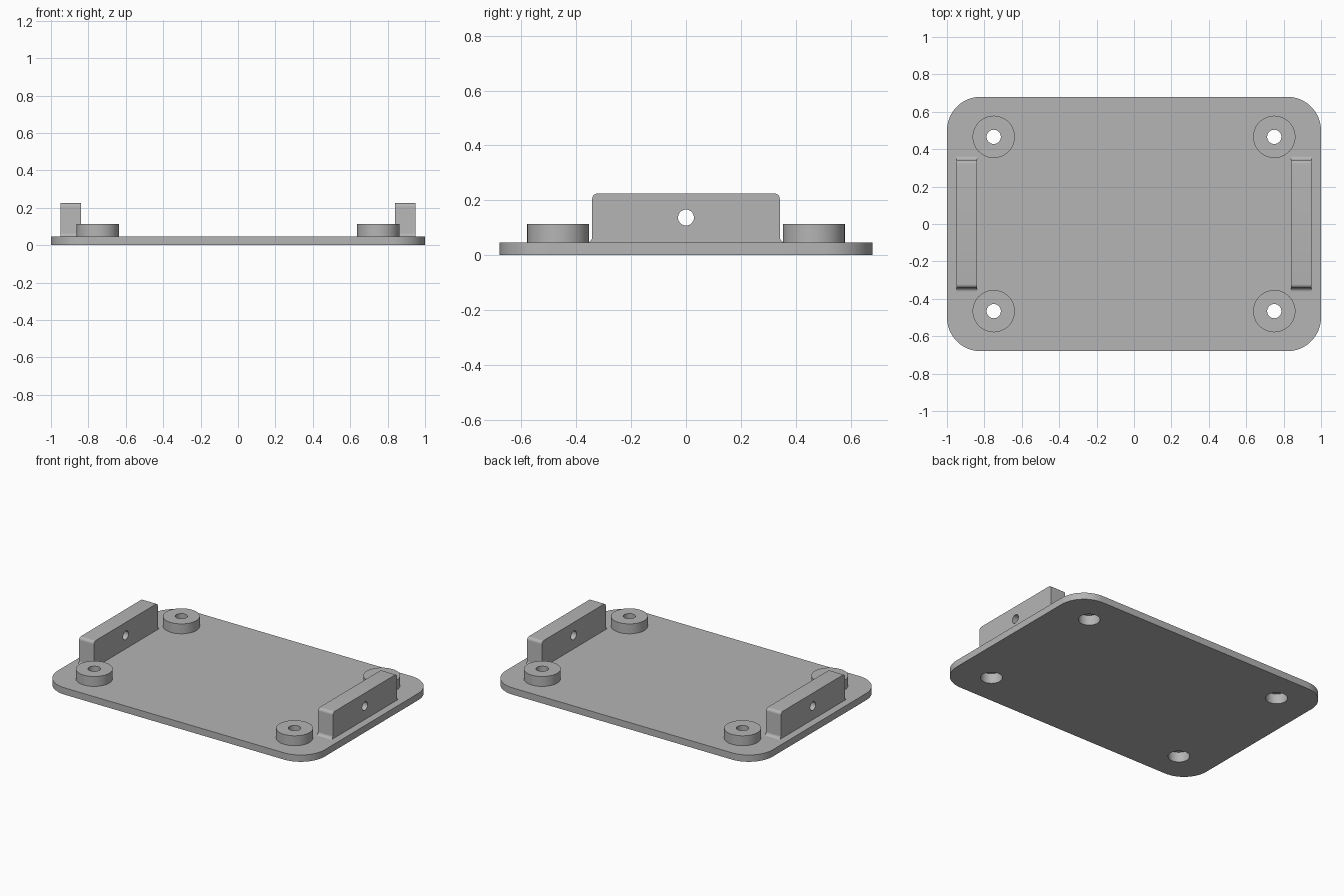
import bpy, bmesh
from math import sin, cos, pi, radians
from mathutils import Matrix, Vector

cube = bpy.data.objects.get("Cube")
if cube:
    bpy.data.objects.remove(cube, do_unlink=True)

# Main dimensions
PLATE_TOP, BOSS_TOP, WALL_TOP = 0.046, 0.113, 0.225
HALF_Y, CORNER = 0.68, 0.18
BOSS_X, BOSS_Y, BOSS_R = 0.75, 0.466, 0.113
BORE_R, SINK_R, SINK_TOP = 0.038, 0.067, 0.068
WALL_IN, WALL_OUT, WALL_Y = 0.84, 0.95, 0.342
FILLET = 0.02

grey = bpy.data.materials.new("plain grey")
grey.use_nodes = True
colour = (0.46, 0.46, 0.46, 1)
grey.diffuse_color = colour
grey.node_tree.nodes["Principled BSDF"].inputs["Base Color"].default_value = colour


def arc(cx, cy, r, start, end, steps=10):
    """Points along an arc, angles in degrees."""
    angles = [radians(start + (end - start) * i / steps) for i in range(steps + 1)]
    return [(cx + r * cos(a), cy + r * sin(a)) for a in angles]


def circle(cx, cy, r, steps=48):
    return arc(cx, cy, r, 0, 360, steps)[:-1]


def finish(bm, name):
    """Turn a bmesh into a smooth-shaded object with sharp edges."""
    bmesh.ops.recalc_face_normals(bm, faces=bm.faces)
    mesh = bpy.data.meshes.new(name)
    bm.to_mesh(mesh)
    bm.free()
    mesh.materials.append(grey)
    obj = bpy.data.objects.new(name, mesh)
    bpy.context.collection.objects.link(obj)
    bpy.ops.object.select_all(action="DESELECT")
    obj.select_set(True)
    bpy.context.view_layer.objects.active = obj
    bpy.ops.object.shade_smooth_by_angle(angle=radians(30))
    return obj


def extrude_loops(name, loops, depth, matrix=Matrix()):
    """Fill an outline with holes, extrude it along z, then place it."""
    bm = bmesh.new()
    edges = []
    for loop in loops:
        verts = [bm.verts.new((x, y, 0)) for x, y in loop]
        edges += [bm.edges.new((verts[i - 1], verts[i])) for i in range(len(verts))]
    bmesh.ops.triangle_fill(bm, edges=edges, use_beauty=True, normal=(0, 0, 1))
    result = bmesh.ops.extrude_face_region(bm, geom=bm.faces[:], use_keep_orig=True)
    top = [v for v in result["geom"] if isinstance(v, bmesh.types.BMVert)]
    bmesh.ops.translate(bm, verts=top, vec=(0, 0, depth))
    bmesh.ops.dissolve_limit(bm, angle_limit=0.001, verts=bm.verts, edges=bm.edges)
    bmesh.ops.transform(bm, matrix=matrix, verts=bm.verts)
    return finish(bm, name)


def lathe(name, profile, location, steps=48):
    """Spin a closed radius/height profile around z."""
    bm = bmesh.new()
    rings = [[bm.verts.new((r * cos(2 * pi * s / steps), r * sin(2 * pi * s / steps), z))
              for r, z in profile] for s in range(steps)]
    for s in range(steps):
        for i in range(len(profile)):
            bm.faces.new((rings[s - 1][i - 1], rings[s][i - 1], rings[s][i], rings[s - 1][i]))
    obj = finish(bm, name)
    obj.location = location
    return obj


corners = [(x, y) for x in (-BOSS_X, BOSS_X) for y in (-BOSS_Y, BOSS_Y)]

# Base plate with rounded corners and four counterbored openings
outline = []
for quadrant, (sx, sy) in enumerate([(1, 1), (-1, 1), (-1, -1), (1, -1)]):
    outline += arc(sx * (1 - CORNER), sy * (HALF_Y - CORNER), CORNER,
                   quadrant * 90, quadrant * 90 + 90, 16)
extrude_loops("base_plate", [outline] + [circle(x, y, SINK_R) for x, y in corners], PLATE_TOP)

# Screw bosses, narrow bore above a wide counterbore
boss_profile = [(BOSS_R, PLATE_TOP), (BOSS_R, BOSS_TOP), (BORE_R, BOSS_TOP),
                (BORE_R, SINK_TOP), (SINK_R, SINK_TOP), (SINK_R, PLATE_TOP)]
for x, y in corners:
    name = ("front" if y < 0 else "back") + ("_left" if x > 0 else "_right") + "_boss"
    lathe(name, boss_profile, (x, y, 0))

# Upright side walls: rounded top ends, filleted feet and a cross hole
half = (arc(WALL_Y + FILLET, PLATE_TOP + FILLET, FILLET, 270, 180, 8)
        + arc(WALL_Y - FILLET, WALL_TOP - FILLET, FILLET, 0, 90, 8))
wall = half + [(-y, z) for y, z in reversed(half)]
# Profile axes (y, z) become world y and z, and the depth runs along x
turn = Matrix(((0, 0, 1, 0), (1, 0, 0, 0), (0, 1, 0, 0), (0, 0, 0, 1)))
for name, x in (("left_wall", WALL_IN), ("right_wall", -WALL_OUT)):
    extrude_loops(name, [wall, circle(0, 0.137, 0.029, 32)], WALL_OUT - WALL_IN,
                  Matrix.Translation(Vector((x, 0, 0))) @ turn)
